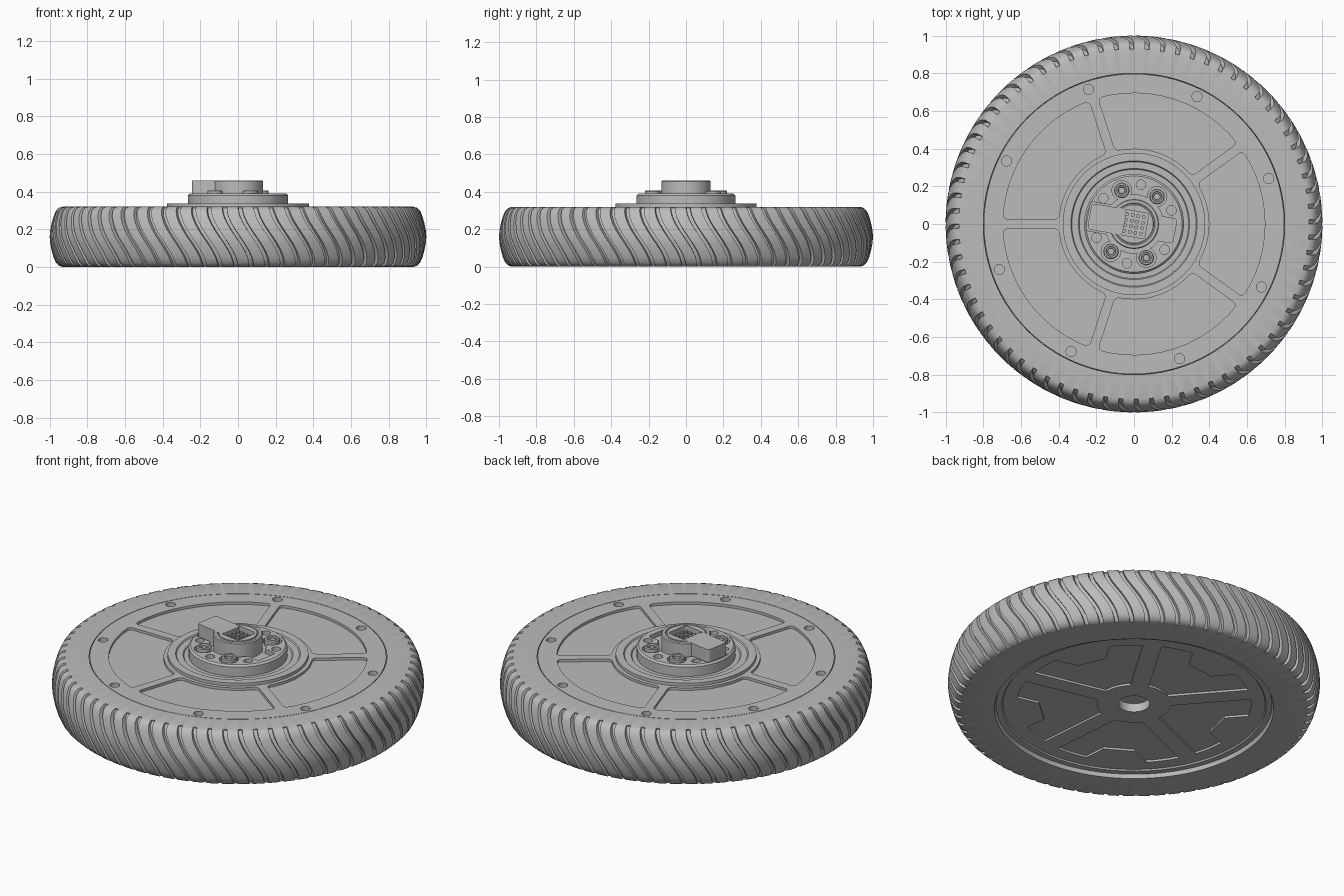
import bpy, bmesh, math
from math import sin, cos, tau, radians, asin

cube = bpy.data.objects.get("Cube")
if cube:
    bpy.data.objects.remove(cube, do_unlink=True)

grey = bpy.data.materials.new("plain grey")
grey.use_nodes = True
grey.diffuse_color = (0.5, 0.5, 0.5, 1)
grey.node_tree.nodes["Principled BSDF"].inputs["Base Color"].default_value = (0.5, 0.5, 0.5, 1)


def smooth(obj):
    bpy.ops.object.select_all(action='DESELECT')
    obj.select_set(True)
    bpy.context.view_layer.objects.active = obj
    bpy.ops.object.shade_smooth_by_angle(angle=radians(30))


def finish(name, bm):
    """Turn a bmesh into a shaded, coloured object."""
    bmesh.ops.recalc_face_normals(bm, faces=bm.faces[:])
    mesh = bpy.data.meshes.new(name)
    bm.to_mesh(mesh)
    bm.free()
    obj = bpy.data.objects.new(name, mesh)
    bpy.context.collection.objects.link(obj)
    mesh.materials.append(grey)
    smooth(obj)
    return obj


def lathe(name, profile, at=(0, 0), steps=96, ring=False):
    """Spin a (radius, height) profile; ring closes it into a loop."""
    bm = bmesh.new()
    vs = [bm.verts.new((r, 0, z)) for r, z in profile]
    pairs = list(zip(vs, vs[1:])) + ([(vs[-1], vs[0])] if ring else [])
    edges = [bm.edges.new(p) for p in pairs]
    bmesh.ops.spin(bm, geom=vs + edges, axis=(0, 0, 1), cent=(0, 0, 0),
                   angle=tau, steps=steps)
    bmesh.ops.remove_doubles(bm, verts=bm.verts[:], dist=1e-5)
    bmesh.ops.translate(bm, verts=bm.verts[:], vec=(*at, 0))
    return finish(name, bm)


def prisms(name, outlines, z0, z1, fillet=0):
    """Extrude flat outlines upward, rounding their sharp corners."""
    bm = bmesh.new()
    for pts in outlines:
        face = bm.faces.new([bm.verts.new((x, y, z0)) for x, y in pts])
        new = bmesh.ops.extrude_face_region(bm, geom=[face])["geom"]
        bmesh.ops.translate(bm, vec=(0, 0, z1 - z0),
                            verts=[v for v in new if isinstance(v, bmesh.types.BMVert)])
    bmesh.ops.recalc_face_normals(bm, faces=bm.faces[:])
    if fillet:
        upright = [e for e in bm.edges
                   if abs(e.verts[0].co.z - e.verts[1].co.z) > 1e-4
                   and e.calc_face_angle(0) > 0.6]
        bmesh.ops.bevel(bm, geom=upright, offset=fillet, segments=4,
                        profile=0.5, affect='EDGES')
    return finish(name, bm)


def cut(target, cutter):
    mod = target.modifiers.new("cut", 'BOOLEAN')
    mod.object, mod.operation, mod.solver = cutter, 'DIFFERENCE', 'EXACT'
    bpy.context.view_layer.objects.active = target
    bpy.ops.object.modifier_apply(modifier=mod.name)
    bpy.data.objects.remove(cutter, do_unlink=True)
    smooth(target)


def polar(r, a):
    return (r * cos(a), r * sin(a))


def circle(r, at=(0, 0), n=24):
    return [(at[0] + r * cos(tau * i / n), at[1] + r * sin(tau * i / n)) for i in range(n)]


def turned(x, y, a):
    return (x * cos(a) - y * sin(a), x * sin(a) + y * cos(a))


def box(x0, x1, half, angle):
    return [turned(x, y, angle) for x, y in ((x0, -half), (x1, -half), (x1, half), (x0, half))]


def window(mid, r0, r1, gap, notch=None, n=12):
    """Outline between two spokes, centred on angle mid."""
    h0, h1 = radians(36) - asin(gap / r0), radians(36) - asin(gap / r1)
    pts = [polar(r0, mid + h0 - 2 * h0 * i / n) for i in range(n + 1)]
    if notch:
        depth, wide, narrow = notch
        pts += [polar(r1, mid - h1 + (h1 - wide) * i / 4) for i in range(5)]
        pts += [polar(r1 - depth, mid - narrow), polar(r1 - depth, mid + narrow)]
        pts += [polar(r1, mid + wide + (h1 - wide) * i / 4) for i in range(5)]
    else:
        pts += [polar(r1, mid - h1 + 2 * h1 * i / n) for i in range(n + 1)]
    return pts


# Tyre: lathed ring whose tread columns dip into S-shaped grooves
H, PITCHES, DEPTH = 0.32, 72, 0.022
lower = [(0.93, 0), (0.95, 0.006), (0.967, 0.022), (0.979, 0.05),
         (0.989, 0.085), (0.997, 0.125), (1.0, 0.16)]
tread = lower + [(r, H - z) for r, z in lower[-2::-1]]
rows = [(0.74, 0.04), (0.75, 0)] + tread + [(0.8, H), (0.8, 0.04)]
step = tau / PITCHES
columns = [(0, 0), (0.02, 1), (0.26, 1), (0.28, 0), (0.52, 0), (0.76, 0)]
bm = bmesh.new()
grid = []
for k, (r, z) in enumerate(rows):
    t = z / H
    sweep = 0.15 * (1 - t * t * (3 - 2 * t))
    grooved = 2 < k < len(tread) + 1
    grid.append([bm.verts.new((*polar(r - DEPTH * dip * grooved, (p + f) * step + sweep), z))
                 for p in range(PITCHES) for f, dip in columns])
for a, b in zip(grid, grid[1:] + grid[:1]):
    for i in range(len(a)):
        j = (i + 1) % len(a)
        bm.faces.new((a[i], a[j], b[j], b[i]))
finish("tyre", bm)

# Wheel disc with shallow windows, screw holes and an underside bore
disc = lathe("wheel_disc", [(0, 0.03), (0.797, 0.03), (0.797, H), (0, H)])
fifths = [radians(72 * i) for i in range(5)]
cut(disc, prisms("window_cutter", [window(a, 0.4, 0.695, 0.025) for a in fifths],
                 H - 0.015, H + 0.05, 0.025))
cut(disc, prisms("screw_cutter", [circle(0.027, polar(0.755, radians(18.7 + 45 * i)))
                                  for i in range(8)], H - 0.025, H + 0.05))
cut(disc, prisms("underside_cutter",
                 [window(a + radians(23), 0.2, 0.63, 0.05, (0.12, 0.26, 0.17)) for a in fifths],
                 -0.02, 0.042))
cut(disc, prisms("bore_cutter", [circle(0.085, n=64)], -0.02, 0.08))
lathe("underside_ring", [(0.70, 0.035), (0.71, 0.022), (0.742, 0.022), (0.742, 0.035)], ring=True)

# Raised collar around the hub
lathe("hub_collar", [(0.378, 0.31), (0.378, 0.338), (0.335, 0.338), (0.33, 0.331),
                     (0.295, 0.331), (0.29, 0.325), (0.25, 0.325), (0.25, 0.31)], ring=True)

# Hub with holes and a pocket for the coupling
hub = lathe("hub", [(0, 0.315), (0.265, 0.315), (0.265, 0.38), (0.255, 0.39), (0, 0.39)])
bolts = [polar(0.19, radians(a)) for a in (50, 110, 230, 290)]
cut(hub, prisms("hole_cutter", [circle(0.025, polar(0.212, radians(20 + 60 * i)))
                                for i in range(6)], 0.36, 0.43))
cut(hub, prisms("centre_pocket_cutter", [circle(0.155, n=64)], 0.365, 0.43))
cut(hub, prisms("bolt_pocket_cutter", [circle(0.052, b) for b in bolts], 0.366, 0.44))
cut(hub, prisms("slot_cutter", [box(0.1, 0.22, 0.065, radians(-10)),
                                box(0.1, 0.247, 0.078, radians(170))], 0.364, 0.45, 0.015))

# Coupling: tall tab, round boss and square socket
prisms("coupling_tab", [box(0.05, 0.24, 0.07, radians(170))], 0.36, 0.46, 0.02)
boss = lathe("coupling_boss", [(0, 0.36), (0.132, 0.36), (0.132, 0.455), (0.127, 0.46),
                               (0.112, 0.46), (0.11, 0.453), (0.104, 0.453),
                               (0.102, 0.46), (0, 0.46)])
tilt = radians(-10)
cut(boss, prisms("socket_cutter", [box(-0.068, 0.068, 0.068, tilt)], 0.43, 0.5, 0.015))

# Contact pins inside the socket
pin_spots = [turned(0.03 * (i - 1.5), 0.03 * (j - 1.5), tilt)
             for i in range(4) for j in range(4)]
prisms("contact_pins", [circle(0.01, spot, 10) for spot in pin_spots], 0.42, 0.442)

# Bolts holding the coupling
for n, spot in enumerate(bolts):
    lathe(f"coupling_bolt_{n + 1}",
          [(0, 0.36), (0.041, 0.36), (0.041, 0.402), (0.036, 0.407), (0.027, 0.407),
           (0.025, 0.397), (0.018, 0.397), (0.016, 0.385), (0, 0.385)], spot, 32)
